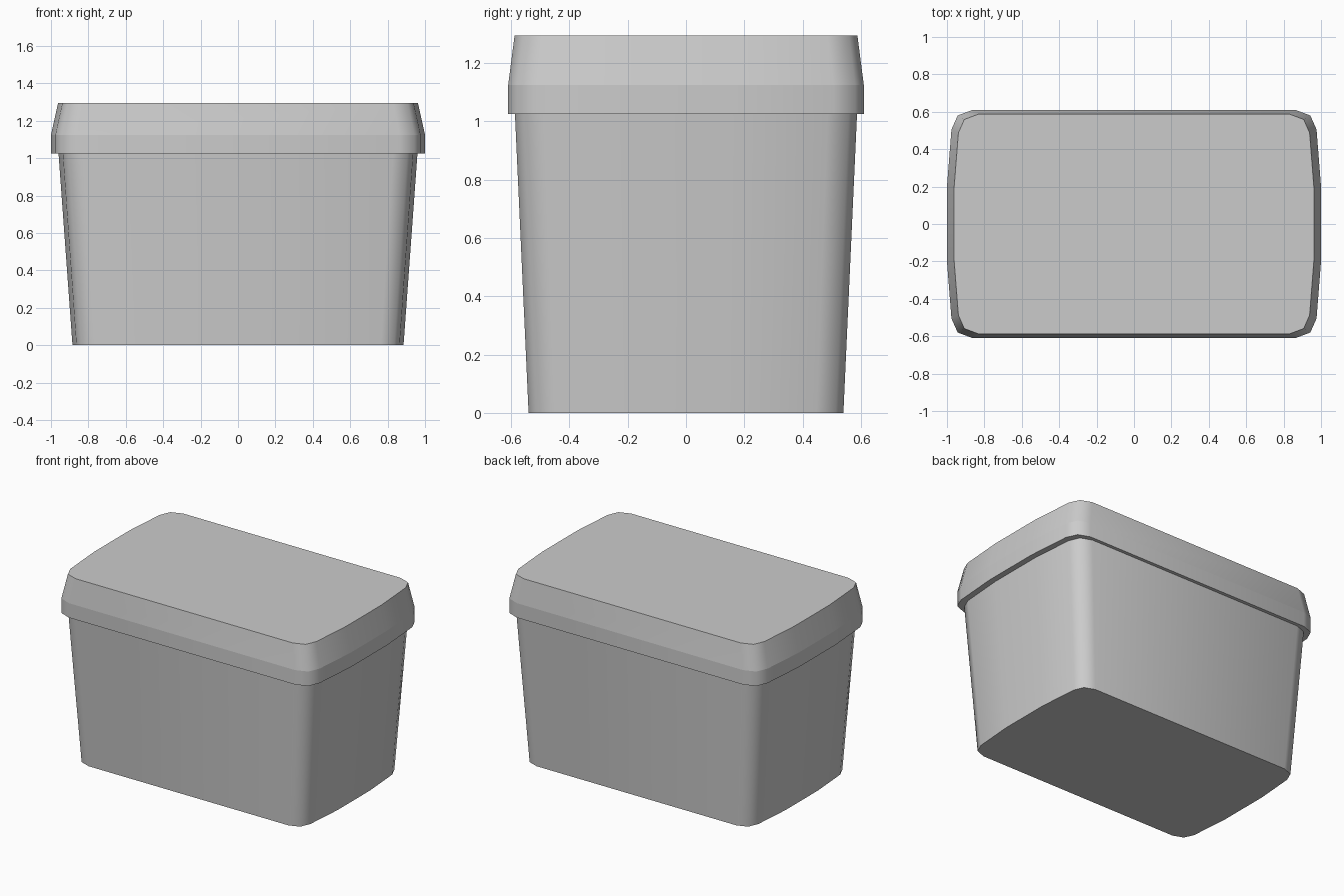
import bpy
import bmesh

cube = bpy.data.objects.get("Cube")
if cube:
    bpy.data.objects.remove(cube, do_unlink=True)

# Single plastic colour
grey = bpy.data.materials.new("light_grey_plastic")
grey.use_nodes = True
color = (0.6, 0.6, 0.6, 1)
grey.diffuse_color = color
grey.node_tree.nodes["Principled BSDF"].inputs["Base Color"].default_value = color

# Plan outline: one rounded corner with bowed short side, mirrored to four
corner = [(1.0, 0.2), (0.976, 0.505), (0.943, 0.58), (0.863, 0.61)]
half = corner + [(-x, y) for x, y in reversed(corner)]
outline = half + [(-x, -y) for x, y in half]


def loft(name, levels):
    """Stack scaled copies of the outline; levels are (z, half width, half depth)."""
    bm = bmesh.new()
    rings = [[bm.verts.new((x * w, y * d / 0.61, z)) for x, y in outline]
             for z, w, d in levels]
    n = len(outline)
    for low, high in zip(rings, rings[1:]):
        for i in range(n):
            j = (i + 1) % n
            bm.faces.new((low[i], low[j], high[j], high[i]))
    bm.faces.new(rings[0][::-1])
    bm.faces.new(rings[-1])
    # Smooth around the walls, crisp along every horizontal ring
    for face in bm.faces:
        face.smooth = True
    for edge in bm.edges:
        a, b = edge.verts
        edge.smooth = abs(a.co.z - b.co.z) > 0.001
    mesh = bpy.data.meshes.new(name)
    bm.to_mesh(mesh)
    bm.free()
    mesh.materials.append(grey)
    obj = bpy.data.objects.new(name, mesh)
    bpy.context.collection.objects.link(obj)
    return obj


# Tapered tub and overhanging lid
loft("tub_body", [(0, 0.885, 0.54), (1.03, 0.96, 0.587)])
loft("lid", [(1.025, 1.0, 0.61), (1.125, 1.0, 0.61), (1.295, 0.962, 0.588)])
